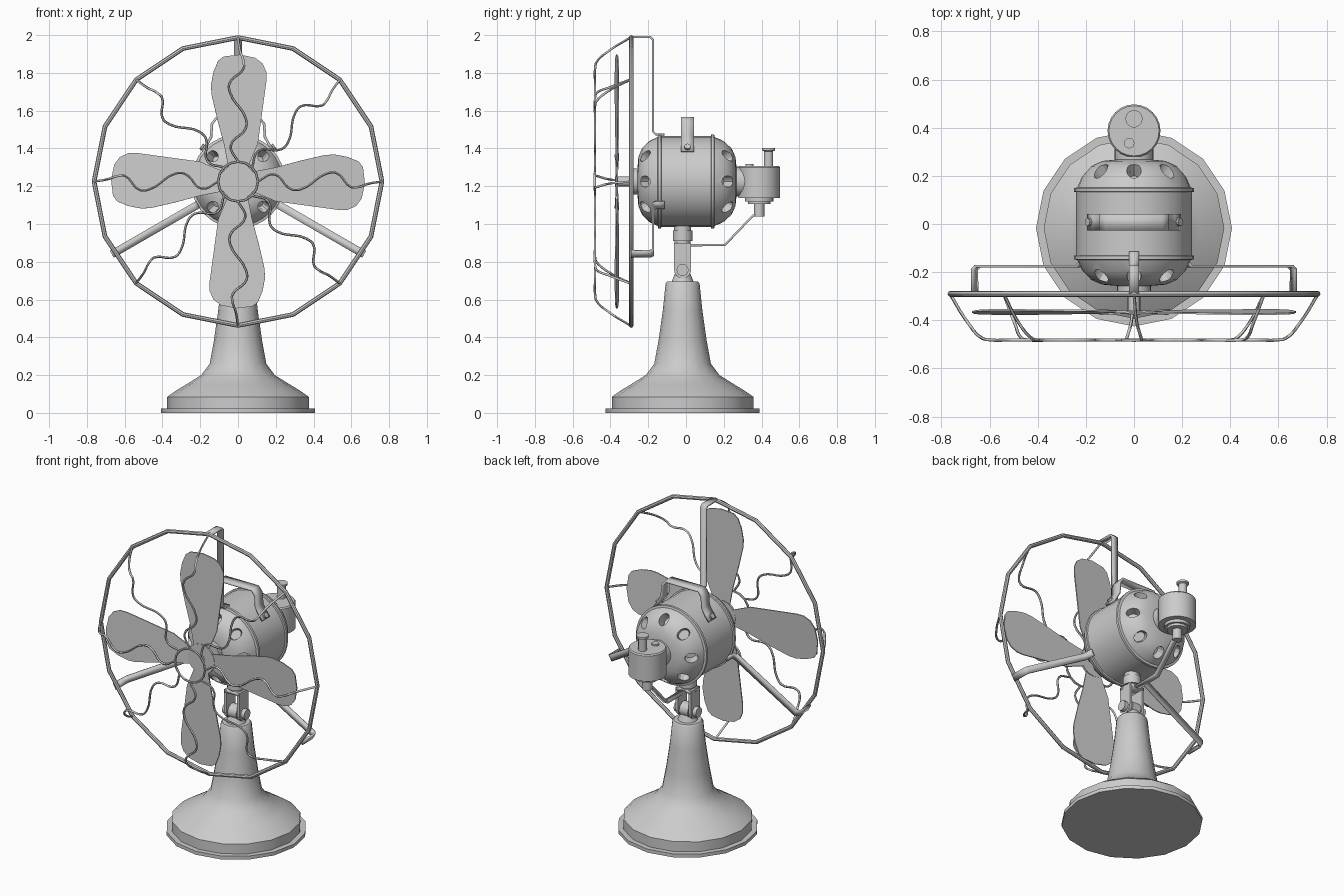
import bpy, bmesh
from math import sin, cos, pi, radians
from mathutils import Matrix, Vector

if "Cube" in bpy.data.objects:
    bpy.data.objects.remove(bpy.data.objects["Cube"])

AX = 1.225          # height of the motor axis
BASE_Y = -0.018     # stand centre
ALONG_Y = Matrix.Rotation(-pi / 2, 4, 'X')
ALONG_X = Matrix.Rotation(pi / 2, 4, 'Y')


def finish(ob, angle=35):
    bpy.ops.object.select_all(action='DESELECT')
    ob.select_set(True)
    bpy.context.view_layer.objects.active = ob
    if angle:
        bpy.ops.object.shade_smooth_by_angle(angle=radians(angle))
    return ob


def from_bmesh(name, bm, angle=35):
    bmesh.ops.recalc_face_normals(bm, faces=bm.faces)
    me = bpy.data.meshes.new(name)
    bm.to_mesh(me)
    bm.free()
    ob = bpy.data.objects.new(name, me)
    bpy.context.collection.objects.link(ob)
    return finish(ob, angle)


def lathe(name, profile, loc, turn=Matrix(), sides=24, angle=35):
    """Spin (radius, height) pairs round an axis and cap both ends."""
    bm = bmesh.new()
    rings = [[bm.verts.new((r * cos(2 * pi * i / sides), r * sin(2 * pi * i / sides), h))
              for i in range(sides)] for r, h in profile]
    for a, b in zip(rings, rings[1:]):
        for i in range(sides):
            j = (i + 1) % sides
            bm.faces.new((a[i], a[j], b[j], b[i]))
    bm.faces.new(rings[0])
    bm.faces.new(rings[-1])
    bm.transform(Matrix.Translation(loc) @ turn)
    return from_bmesh(name, bm, angle)


def rod(name, r, h0, h1, loc, turn=Matrix(), sides=16):
    return lathe(name, [(r, h0), (r, h1)], loc, turn, sides)


def solidify(ob, thickness):
    m = ob.modifiers.new("thickness", 'SOLIDIFY')
    m.thickness, m.offset = thickness, 0
    return ob


def strap(name, path, width_dir, width, thickness):
    """Flat bent bar following a path."""
    bm = bmesh.new()
    w = Vector(width_dir) * width / 2
    rows = [(bm.verts.new(Vector(p) - w), bm.verts.new(Vector(p) + w)) for p in path]
    for a, b in zip(rows, rows[1:]):
        bm.faces.new((a[0], a[1], b[1], b[0]))
    return solidify(from_bmesh(name, bm, 20), thickness)


def plate(name, pts, thickness):
    bm = bmesh.new()
    bm.faces.new([bm.verts.new(p) for p in pts])
    return solidify(from_bmesh(name, bm, 0), thickness)


def wire(name, pts, radius):
    cu = bpy.data.curves.new(name, 'CURVE')
    cu.dimensions = '3D'
    cu.bevel_depth, cu.bevel_resolution, cu.resolution_u = radius, 1, 5
    cu.use_fill_caps = True
    sp = cu.splines.new('BEZIER')
    sp.bezier_points.add(len(pts) - 1)
    for bp, p in zip(sp.bezier_points, pts):
        bp.co = p
        bp.handle_left_type = bp.handle_right_type = 'AUTO'
    ob = bpy.data.objects.new(name, cu)
    bpy.context.collection.objects.link(ob)
    finish(ob, 0)
    bpy.ops.object.convert(target='MESH')
    return finish(bpy.context.object, 60)


def ring(name, major, minor, y, sides, minor_sides=8):
    bpy.ops.mesh.primitive_torus_add(location=(0, y, AX), rotation=(pi / 2, 0, 0), major_radius=major,
                                     minor_radius=minor, major_segments=sides, minor_segments=minor_sides)
    bpy.context.object.name = name
    return finish(bpy.context.object, 30)


# Stand: foot plate and flared column
lathe("foot_plate", [(0.407, 0), (0.407, 0.022)], (0, BASE_Y, 0), sides=16, angle=30)
lathe("stand", [(0.375, 0.02), (0.375, 0.085), (0.325, 0.12), (0.275, 0.15), (0.195, 0.2), (0.15, 0.26),
                (0.128, 0.38), (0.105, 0.54), (0.09, 0.685), (0.082, 0.695)], (0, BASE_Y, 0), sides=16)

# Tilt joint: knuckle, yoke and neck
rod("tilt_knuckle", 0.045, -0.03, 0.03, (0, BASE_Y, 0.757), ALONG_X)
lathe("knuckle_foot", [(0.06, 0.69), (0.042, 0.735)], (0, BASE_Y, 0), sides=12)
rod("tilt_bolt", 0.032, -0.078, 0.078, (0, BASE_Y, 0.757), ALONG_X, 12)
for s in (-1, 1):
    arc = [(s * 0.045, BASE_Y + 0.045 * cos(t * pi / 6), 0.757 - 0.045 * sin(t * pi / 6)) for t in range(7)]
    plate("yoke_side", [(s * 0.045, BASE_Y + 0.045, 0.9)] + arc + [(s * 0.045, BASE_Y - 0.045, 0.9)], 0.018)
strap("yoke_top", [(-0.054, BASE_Y, 0.891), (0.054, BASE_Y, 0.891)], (0, 1, 0), 0.09, 0.018)
lathe("neck", [(0.042, 0.89), (0.042, 0.91), (0.052, 0.91), (0.052, 0.965), (0.045, 0.965), (0.045, 1.02)],
      (0, BASE_Y, 0))

# Motor housing with ring of vents cut in both domed ends
motor = lathe("motor_housing", [
    (0.07, -0.257), (0.13, -0.252), (0.18, -0.232), (0.215, -0.195), (0.235, -0.15), (0.249, -0.147),
    (0.249, -0.132), (0.24, -0.13), (0.24, 0.132), (0.249, 0.134), (0.249, 0.149), (0.235, 0.152),
    (0.215, 0.2), (0.18, 0.24), (0.13, 0.262), (0.07, 0.268)], (0, 0, AX), ALONG_Y, 32)
bm = bmesh.new()
for end in (-1, 1):
    for i in range(8):
        a = i * pi / 4
        out = Vector((cos(a), 0, sin(a)))
        aim = (out + Vector((0, end * 1.1, 0))).normalized()
        side = Vector((-sin(a), 0, cos(a)))
        rot = Matrix((side, aim.cross(side), aim)).transposed().to_4x4()
        pos = out * 0.195 + Vector((0, end * 0.222, AX))
        bmesh.ops.create_cone(bm, cap_ends=True, segments=12, radius1=0.028, radius2=0.04, depth=0.12,
                              matrix=Matrix.Translation(pos) @ rot @ Matrix.Diagonal((0.9, 1.2, 1, 1)))
cutter = from_bmesh("vent_cutter", bm, 0)
cutter.hide_render = True
finish(motor, 0)
cut = motor.modifiers.new("vents", 'BOOLEAN')
cut.object, cut.operation, cut.solver = cutter, 'DIFFERENCE', 'EXACT'
bpy.ops.object.modifier_apply(modifier=cut.name)
bpy.data.objects.remove(cutter)
finish(motor, 35)

# Carrying handle with foot screws
strap("handle", [(x, 0.008, z) for x, z in (
    (-0.19, 1.385), (-0.165, 1.42), (-0.143, 1.46), (-0.138, 1.53), (-0.115, 1.56), (0.115, 1.56),
    (0.138, 1.53), (0.143, 1.46), (0.165, 1.42), (0.19, 1.385))], (0, 1, 0), 0.068, 0.014)
for s in (-1, 1):
    rod("handle_screw", 0.017, -0.02, 0.012, (s * 0.185, 0.008, 1.405), Matrix.Rotation(s * pi / 3.4, 4, 'Y'), 10)

# Oscillator gearbox, its knob, screw and drive peg
rod("gearbox_neck", 0.08, 0.25, 0.33, (0, 0, AX), ALONG_Y, 20)
GY = 0.387
lathe("gearbox", [(0.028, 1.04), (0.028, 1.105), (0.06, 1.105), (0.06, 1.12), (0.075, 1.12), (0.075, 1.138),
                  (0.11, 1.138), (0.11, 1.3), (0.104, 1.308)], (0, GY, 0), sides=24)
lathe("gearbox_knob", [(0.025, 1.3), (0.025, 1.385), (0.036, 1.39), (0.036, 1.402)], (0, 0.437, 0), sides=14)
rod("gearbox_screw", 0.022, 1.3, 1.318, (-0.02, 0.336, 0), sides=12)

# Linkage bar from the drive peg to the neck
strap("linkage", [(0, 0.4, 1.047), (0, 0.355, 1.045), (0, 0.205, 0.888), (0, 0.0, 0.888)], (1, 0, 0), 0.035, 0.012)

# Drive shaft, hub and four blades
lathe("front_bearing", [(0.07, -0.287), (0.07, -0.25)], (0, 0, AX), ALONG_Y)
rod("shaft", 0.026, -0.375, -0.28, (0, 0, AX), ALONG_Y)
rod("blade_hub", 0.095, -0.373, -0.36, (0, 0, AX), ALONG_Y, 16)
OUTLINE = [(-0.05, 0.07), (-0.075, 0.2), (-0.11, 0.33), (-0.14, 0.46), (-0.143, 0.51), (-0.13, 0.58), (-0.105, 0.64),
           (-0.075, 0.662), (0.01, 0.672), (0.09, 0.655), (0.13, 0.625), (0.15, 0.58), (0.15, 0.53),
           (0.135, 0.42), (0.105, 0.2), (0.05, 0.07)]


def polar(a, t, r, y):
    """Point at radius r (clockwise from straight up), t sideways."""
    return Vector((r * sin(a) + t * cos(a), y, AX + r * cos(a) - t * sin(a)))


for i in range(4):
    plate("blade", [polar(i * pi / 2, t, r, -0.366 + 0.06 * t) for t, r in OUTLINE], 0.007)

# Guard: outer hoop, centre hoop and eight wavy wires
ring("guard_hoop", 0.762, 0.0125, -0.29, 16)
ring("guard_centre", 0.105, 0.007, -0.482, 16, 6)
WAVE = [(0, 0.765, -0.29), (0.012, 0.69, -0.41), (0.03, 0.63, -0.475), (0.03, 0.6, -0.481), (-0.045, 0.52, -0.482),
        (-0.042, 0.47, -0.482), (0.042, 0.33, -0.482), (0.04, 0.28, -0.482), (-0.038, 0.19, -0.482), (0, 0.105, -0.482)]
for i in range(8):
    wire("guard_wire", [polar(i * pi / 4, t, r, y) for t, r, y in WAVE], 0.0065)

# Three bars holding the guard to the motor
for k in range(3):
    a = k * 2 * pi / 3
    strap("guard_bracket", [polar(a, 0, r, y) for r, y in (
        (0.765, -0.29), (0.765, -0.19), (0.75, -0.175), (0.265, -0.175), (0.25, -0.16), (0.248, -0.115))],
        (cos(a), 0, -sin(a)), 0.042, 0.012)
